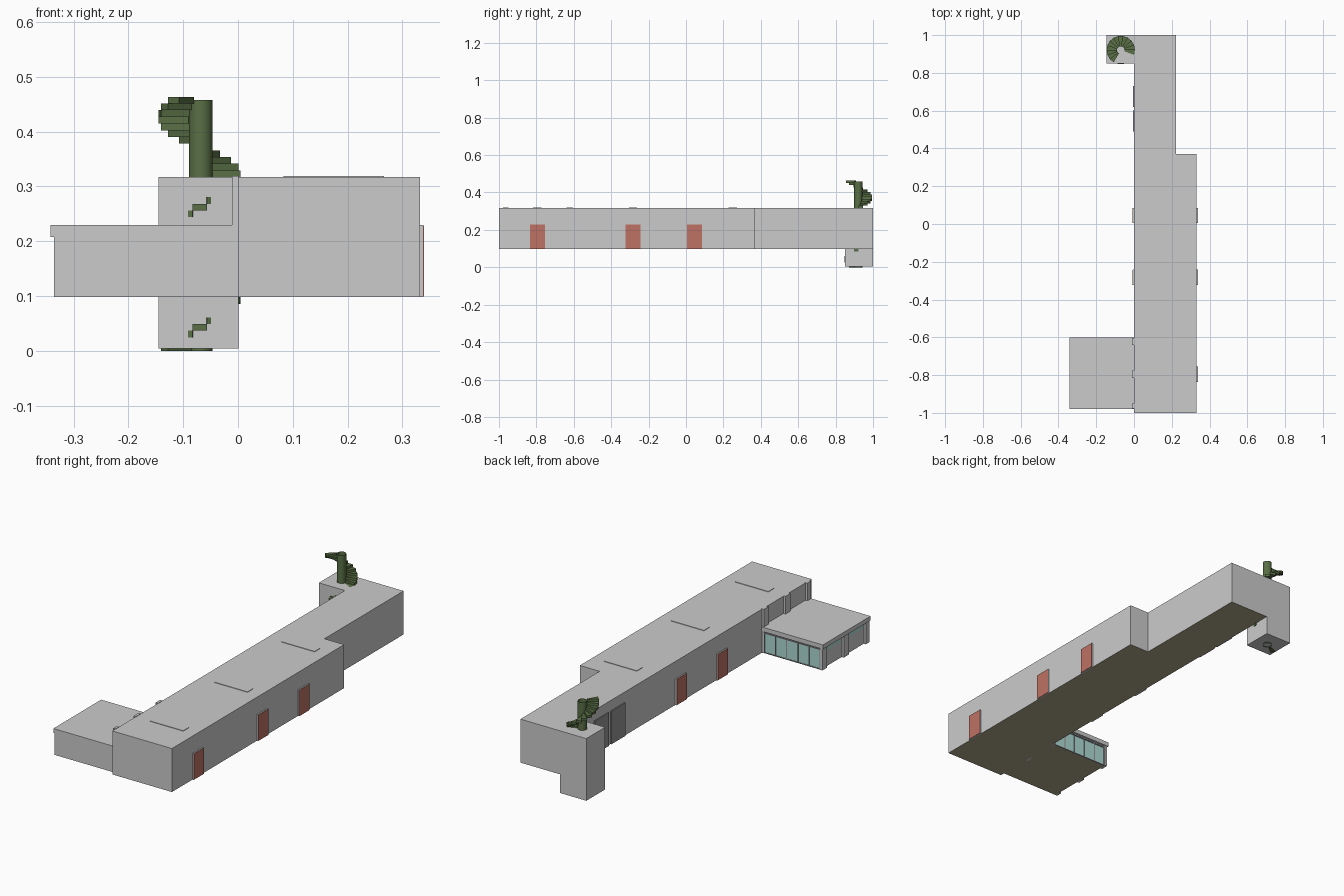
import bpy, bmesh, math

if "Cube" in bpy.data.objects:
    bpy.data.objects.remove(bpy.data.objects["Cube"])

def mat(name, rgb):
    m = bpy.data.materials.new(name)
    m.diffuse_color = (*rgb, 1)
    m.use_nodes = True
    m.node_tree.nodes["Principled BSDF"].inputs["Base Color"].default_value = m.diffuse_color
    return m

RED = mat("door_red", (0.52, 0.17, 0.13))
GREEN = mat("dark_green", (0.10, 0.16, 0.06))
TEAL = mat("glass_teal", (0.42, 0.70, 0.66))
OLIVE = mat("floor_olive", (0.42, 0.39, 0.25))
DARK = mat("dark_grey", (0.30, 0.30, 0.30))

def add_prism(bm, pts, z0, z1):
    lo = [bm.verts.new((x, y, z0)) for x, y in pts]
    hi = [bm.verts.new((x, y, z1)) for x, y in pts]
    n = len(pts)
    bm.faces.new(lo[::-1])
    bm.faces.new(hi)
    for i in range(n):
        j = (i + 1) % n
        bm.faces.new((lo[i], lo[j], hi[j], hi[i]))

def finish(bm, name, m=None):
    me = bpy.data.meshes.new(name)
    bmesh.ops.recalc_face_normals(bm, faces=bm.faces)
    bm.to_mesh(me)
    bm.free()
    ob = bpy.data.objects.new(name, me)
    bpy.context.collection.objects.link(ob)
    if m:
        me.materials.append(m)
    return ob

def prism(name, pts, z0, z1, m=None):
    bm = bmesh.new()
    add_prism(bm, pts, z0, z1)
    return finish(bm, name, m)

def box(name, x0, x1, y0, y1, z0, z1, m=None):
    return prism(name, [(x0, y0), (x1, y0), (x1, y1), (x0, y1)], z0, z1, m)

def olive_bottom(ob):
    # colour the underside of a block as the floor
    ob.data.materials.append(None)
    ob.data.materials.append(OLIVE)
    for p in ob.data.polygons:
        if p.normal.z < -0.9:
            p.material_index = 1

# Long main hall with a step in its outline, and the stair tower
Z0, ROOF = 0.098, 0.317
hall = prism("main_hall", [(0, -1), (0.332, -1), (0.332, 0.37), (0.222, 0.37),
                           (0.222, 1), (0, 1)], Z0, ROOF)
olive_bottom(hall)
box("stair_tower", -0.145, 0.001, 0.85, 1.0, 0.004, ROOF)

# Roof lights
for y in (-0.795, -0.283, 0.25):
    box("roof_light", 0.083, 0.267, y - 0.022, y + 0.022, ROOF - 0.005, ROOF + 0.0025)

# Red doors on grey frames: three on the right, two on the left
def door(side, y):
    w = 0.041
    a, b, c = (0.33, 0.338, 0.340) if side > 0 else (0.002, -0.006, -0.008)
    box("door_frame", min(a, b), max(a, b), y - w, y + w, Z0, 0.23)
    box("door_panel", min(b, c), max(b, c), y - w + 0.001, y + w - 0.001,
        Z0 + 0.001, 0.229, RED)

for y in (-0.795, -0.283, 0.045):
    door(1, y)
for y in (-0.283, 0.045):
    door(-1, y)

# Two large dark gates on the left
for y in (0.545, 0.675):
    box("gate", -0.005, 0.002, y - 0.055, y + 0.055, Z0, 0.265, DARK)

# Annex: body, roof slab, three frames of posts
AX0, AY0, AY1 = -0.325, -0.978, -0.612
olive_bottom(box("annex_body", AX0, 0, AY0, AY1, Z0, 0.21))
box("annex_roof", -0.342, 0, -0.98, -0.6, 0.208, 0.23)
for y0, y1 in ((-0.978, -0.95), (-0.815, -0.775), (-0.64, -0.604)):
    box("annex_post", -0.336, AX0 + 0.002, y0, y1, Z0, 0.21)
    box("wall_pilaster", -0.011, 0.002, y0, y1, Z0, ROOF + 0.002)

# Glazed annex wall: five panes between mullions
panes = 5
px0, px1 = AX0 + 0.004, -0.011
box("annex_glazing", px0, px1, AY1 - 0.002, AY1 + 0.003, Z0 + 0.004, 0.197, TEAL)
for i in range(panes + 1):
    x = px0 + (px1 - px0) * i / panes
    box("mullion", x - 0.002, x + 0.002, AY1 - 0.002, AY1 + 0.006, Z0, 0.2, DARK)
for z in (Z0, 0.196):
    box("glazing_rail", px0, px1, AY1 - 0.002, AY1 + 0.006, z, z + 0.004, DARK)

# High strip windows on the annex's outer side
for y0, y1 in ((-0.94, -0.825), (-0.765, -0.65)):
    box("strip_window", AX0 - 0.002, AX0 + 0.002, y0, y1, 0.18, 0.2, TEAL)

# Spiral stair: wedge steps around an open column
CX, CY, R_IN, R_OUT, RISE, TURN = -0.07, 0.921, 0.02, 0.075, 0.0122, 20
bm = bmesh.new()
for i in range(38):
    a, b = (math.radians(200 + TURN * (i + k)) for k in (0, 1))
    pts = [(CX + r * math.cos(t), CY + r * math.sin(t))
           for r, t in ((R_IN, a), (R_OUT, a), (R_OUT, b), (R_IN, b))]
    add_prism(bm, pts, RISE * i, RISE * (i + 1))
finish(bm, "spiral_steps", GREEN)

bpy.ops.mesh.primitive_cylinder_add(vertices=32, radius=0.0215, depth=0.458,
                                    end_fill_type='NOTHING', location=(CX + 0.002, CY, 0.229))
column = bpy.context.object
column.name = "spiral_column"
column.data.materials.append(GREEN)
bpy.ops.object.shade_smooth_by_angle()
